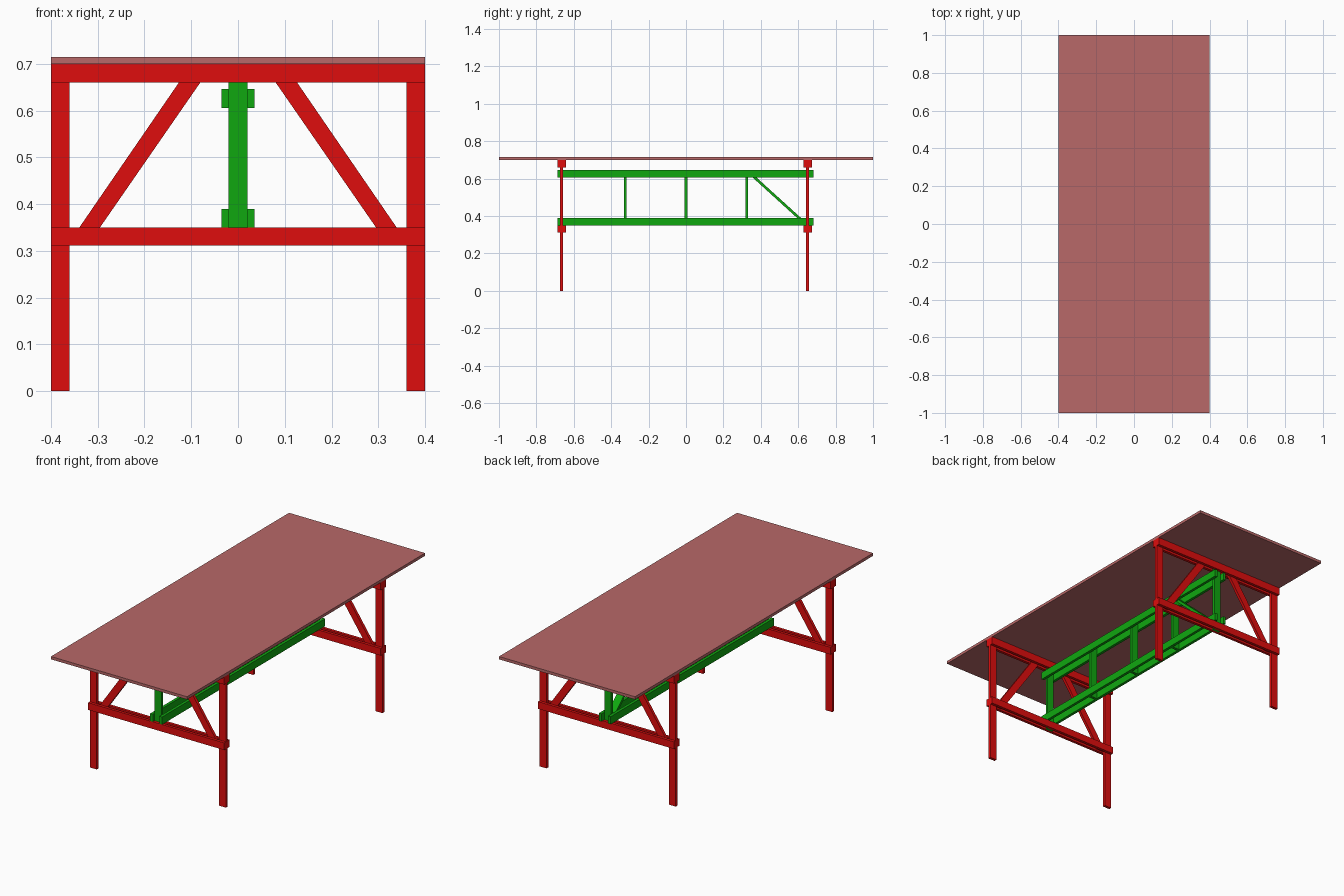
import bpy
import bmesh
from mathutils import Vector

if "Cube" in bpy.data.objects:
    bpy.data.objects.remove(bpy.data.objects["Cube"])


def material(name, color):
    m = bpy.data.materials.new(name)
    m.diffuse_color = (*color, 1)
    m.use_nodes = True
    m.node_tree.nodes["Principled BSDF"].inputs["Base Color"].default_value = m.diffuse_color
    return m


TOP = material("top_wood", (0.48, 0.14, 0.14))
RED = material("frame_red", (0.74, 0.004, 0.004))
GREEN = material("truss_green", (0.005, 0.39, 0.005))
T = 0.015  # board thickness


def prism(name, profile, offset, mat):
    """Extrude a planar profile of 3D points along an offset vector."""
    bm = bmesh.new()
    face = bm.faces.new([bm.verts.new(p) for p in profile])
    ext = bmesh.ops.extrude_face_region(bm, geom=[face])
    verts = [v for v in ext["geom"] if isinstance(v, bmesh.types.BMVert)]
    bmesh.ops.translate(bm, verts=verts, vec=Vector(offset))
    bmesh.ops.recalc_face_normals(bm, faces=bm.faces)
    mesh = bpy.data.meshes.new(name)
    bm.to_mesh(mesh)
    bm.free()
    mesh.materials.append(mat)
    obj = bpy.data.objects.new(name, mesh)
    bpy.context.collection.objects.link(obj)
    return obj


def board(name, x, y, z, mat):
    """Box from (min, max) ranges on each axis."""
    base = [(x[0], y[0], z[0]), (x[1], y[0], z[0]), (x[1], y[1], z[0]), (x[0], y[1], z[0])]
    return prism(name, base, (0, 0, z[1] - z[0]), mat)


def span(c, size):
    return (c - size / 2, c + size / 2)


# Table top
board("table_top", (-0.4, 0.4), (-1, 1), (0.70, 0.715), TOP)

# End frames: middle layer of legs and braces, sandwiched by paired beams
for end, yc in (("front", -0.665), ("back", 0.65)):
    for side, s in (("left", -1), ("right", 1)):
        board(f"{end}_{side}_leg", span(0.38 * s, 0.04), span(yc, T), (0, 0.70), RED)
        brace = [(s * x, yc - T / 2, z) for x, z in
                 ((0.36, 0.32), (0.316, 0.32), (0.053, 0.70), (0.099, 0.70))]
        prism(f"{end}_{side}_brace", brace, (0, T, 0), RED)
    for layer, dy in (("outer", -T), ("inner", T)):
        board(f"{end}_{layer}_top_beam", (-0.4, 0.4), span(yc + dy, T), (0.66, 0.70), RED)
        board(f"{end}_{layer}_lower_beam", (-0.4, 0.4), span(yc + dy, T), (0.312, 0.35), RED)
    # Tall truss post clamped between the beams
    board(f"{end}_truss_post", (-0.02, 0.02), span(yc, T), (0.312, 0.70), GREEN)

# Paired long rails of the central truss
for side, s in (("left", -1), ("right", 1)):
    for level, z in (("lower", (0.35, 0.39)), ("upper", (0.606, 0.646))):
        board(f"{side}_{level}_rail", span(0.0275 * s, T), (-0.6875, 0.6825), z, GREEN)

# Short posts between the rails
for i, y in enumerate((-0.325, 0, 0.325)):
    board(f"truss_strut_{i + 1}", (-0.02, 0.02), span(y, T), (0.35, 0.646), GREEN)

# Single diagonal at the back bay
diagonal = [(-0.02, 0.333, 0.646), (-0.02, 0.333, 0.627),
            (-0.02, 0.627, 0.36), (-0.02, 0.6425, 0.352), (-0.02, 0.6425, 0.365)]
prism("truss_diagonal", diagonal, (0.04, 0, 0), GREEN)
